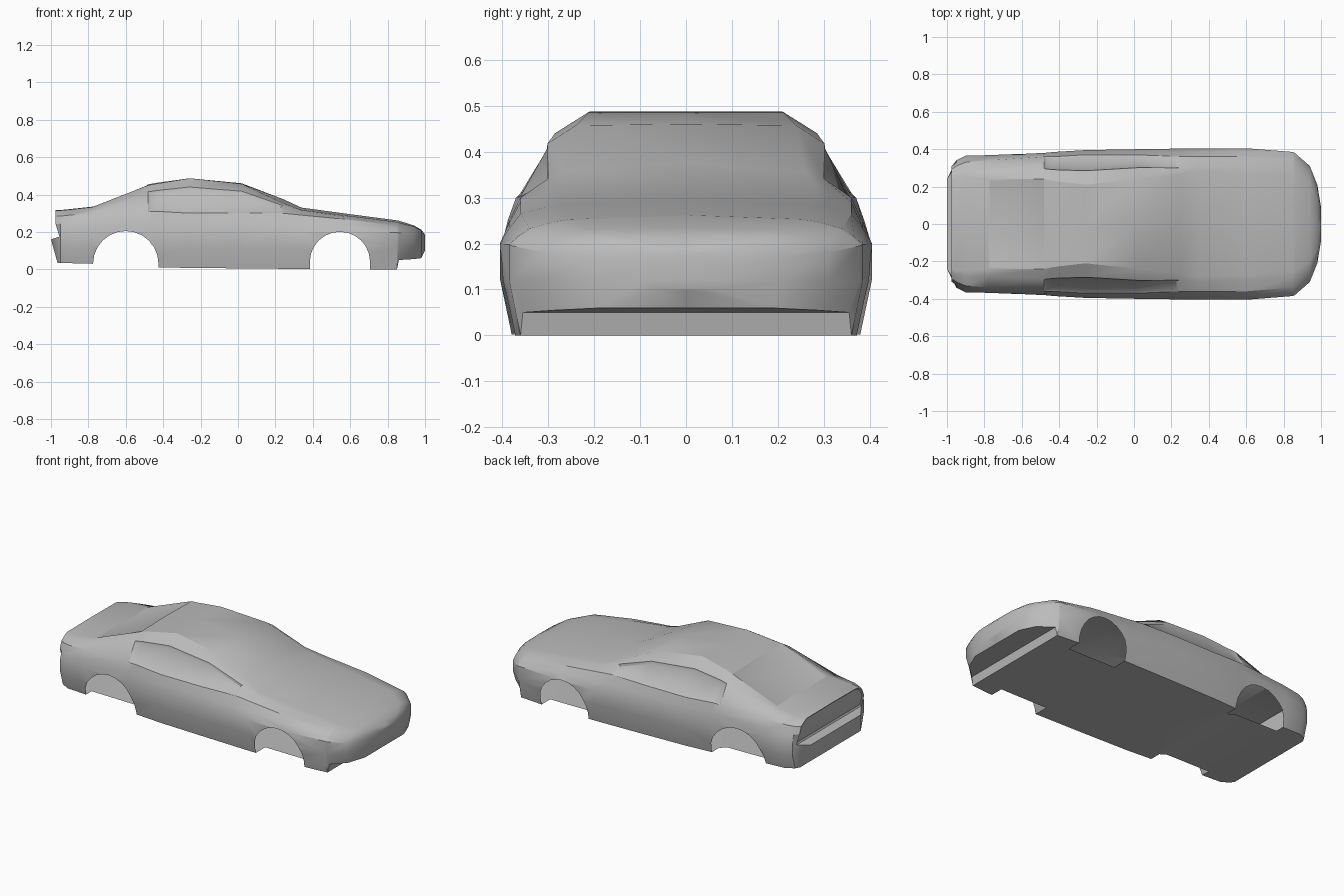
import bpy, bmesh
from mathutils import Vector

if "Cube" in bpy.data.objects:
    bpy.data.objects.remove(bpy.data.objects["Cube"], do_unlink=True)

paint = bpy.data.materials.new("body_grey")
paint.use_nodes = True
GREY = (0.5, 0.5, 0.5, 1)
paint.diffuse_color = GREY
paint.node_tree.nodes["Principled BSDF"].inputs["Base Color"].default_value = GREY

# Stations from tail to nose:
# x, centre height, roof edge (y, z), belt line (y, z), half width, floor height
STATIONS = [
    (-.95, .317, .25, .315, .31, .285, .34, .035),
    (-.9, .322, .25, .32, .33, .29, .365, .033),
    (-.78, .335, .24, .333, .34, .3, .368, .03),
    (-.48, .455, .24, .45, .36, .31, .38, .026),
    (-.43, .463, .23, .459, .36, .31, .385, .01),
    (-.26, .487, .21, .487, .37, .3, .395, .008),
    (.02, .46, .24, .457, .37, .3, .4, .005),
    (.24, .376, .26, .355, .36, .3, .403, .003),
    (.34, .33, .28, .317, .36, .29, .404, .002),
    (.6, .295, .27, .285, .36, .265, .405, 0),
    (.85, .262, .25, .253, .34, .233, .385, 0),
    (.86, .26, .25, .25, .335, .23, .38, .05),
    (.94, .235, .2, .23, .27, .212, .31, .055),
    (.98, .212, .13, .21, .18, .2, .21, .06),
    (1, .185, .05, .183, .07, .175, .09, .1),
]


def half_section(x, top, ry, rz, by, bz, w, floor):
    """Points from the roof centre, down the left side, to the floor centre."""
    side = min(.2, bz * .85)
    bulge = .05 * (rz - bz)
    return [Vector(p) for p in (
        (x, 0, top), (x, ry, rz),
        (x, ry + (by - ry) * .35 + bulge * 2, rz + (bz - rz) * .3 + bulge),
        (x, by, bz), (x, (by + w) / 2 + .003, (bz + side) / 2),
        (x, w, side), (x, w, .12), (x, max(w - .025, .05), floor), (x, 0, floor))]


# Tail section: leaning upper panel above a protruding bumper
halves = [half_section(*s) for s in STATIONS]
tail = [p.copy() for p in halves[0]]
for p in tail:
    p.x, p.y = -.975, p.y * .94
for i, x, y, z in ((5, -.955, .31, .175), (6, -1, .24, .16), (7, -.965, .29, .035)):
    tail[i] = Vector((x, y, z))
tail[8].x = -.965
halves.insert(0, tail)
LAST = len(tail) - 1

# Loft the body shell
bm = bmesh.new()
rings = []
for half in halves:
    left = [bm.verts.new(p) for p in half]
    right = [bm.verts.new((p.x, -p.y, p.z)) for p in half[1:LAST]]
    rings.append(left + right[::-1])
COUNT = len(rings[0])
strips = {}
for s, (a, b) in enumerate(zip(rings, rings[1:])):
    for i in range(COUNT):
        j = (i + 1) % COUNT
        strips[s, i] = bm.faces.new((a[i], a[j], b[j], b[i]))

# Close the tail and the nose with strips from side to side
tail_panel = []
for ring in (rings[0], rings[-1]):
    for i in range(LAST):
        corners = [ring[i], ring[i + 1], ring[-i - 1], ring[-i % COUNT]]
        face = bm.faces.new(list(dict.fromkeys(corners)))
        if ring is rings[0] and i < 5:
            tail_panel.append(face)
bmesh.ops.recalc_face_normals(bm, faces=bm.faces)

# Shallow recesses for side windows, rear window and tail panel
left_glass = [strips[s, 2] for s in range(4, 8)]
right_glass = [strips[s, COUNT - 3] for s in range(4, 8)]
rear_glass = [strips[3, 0], strips[3, COUNT - 1]]
for faces, rim, depth in ((left_glass, .012, -.006), (right_glass, .012, -.006),
                          (rear_glass, .012, -.004), (tail_panel, .008, -.008)):
    bmesh.ops.inset_region(bm, faces=faces, thickness=rim, depth=depth,
                           use_even_offset=True)

mesh = bpy.data.meshes.new("car_body")
bm.to_mesh(mesh)
bm.free()
mesh.materials.append(paint)
body = bpy.data.objects.new("car_body", mesh)
bpy.context.collection.objects.link(body)

# Wheel arch cutters: half round on top, straight below
ARCHES = ((-.6, .03, .175), (.545, .04, .161))
INNER = .29
cut = bmesh.new()
for cx, cz, r in ARCHES:
    for side in (-1, 1):
        made = bmesh.ops.create_cone(cut, cap_ends=True, segments=24,
                                     radius1=r, radius2=r, depth=.2)["verts"]
        for v in made:
            x, y, z = v.co
            v.co = (cx + x, side * (INNER + .1) + z, cz + y - (.1 if y < -.001 else 0))
bmesh.ops.recalc_face_normals(cut, faces=cut.faces)
cut_mesh = bpy.data.meshes.new("arch_cutter")
cut.to_mesh(cut_mesh)
cut.free()
cutter = bpy.data.objects.new("arch_cutter", cut_mesh)
bpy.context.collection.objects.link(cutter)
cutter.hide_render = True

bpy.context.view_layer.objects.active = body
body.select_set(True)
mod = body.modifiers.new("arches", "BOOLEAN")
mod.operation = "DIFFERENCE"
mod.solver = "EXACT"
mod.object = cutter
bpy.ops.object.modifier_apply(modifier=mod.name)
bpy.data.objects.remove(cutter, do_unlink=True)


def in_arch(p):
    """True for points in or on one of the wheel arch cutters."""
    for cx, cz, r in ARCHES:
        dx, dz = p.x - cx, max(p.z - cz, 0)
        if dx * dx + dz * dz < (r + .001) ** 2 and abs(p.y) > INNER - .001:
            return True
    return False


# Leave the arches open into the hollow shell
bm = bmesh.new()
bm.from_mesh(body.data)
inner = [f for f in bm.faces if all(in_arch(v.co) for v in f.verts)]
bmesh.ops.delete(bm, geom=inner, context="FACES")
bm.to_mesh(body.data)
bm.free()
bpy.ops.object.shade_smooth_by_angle(angle=.5)
